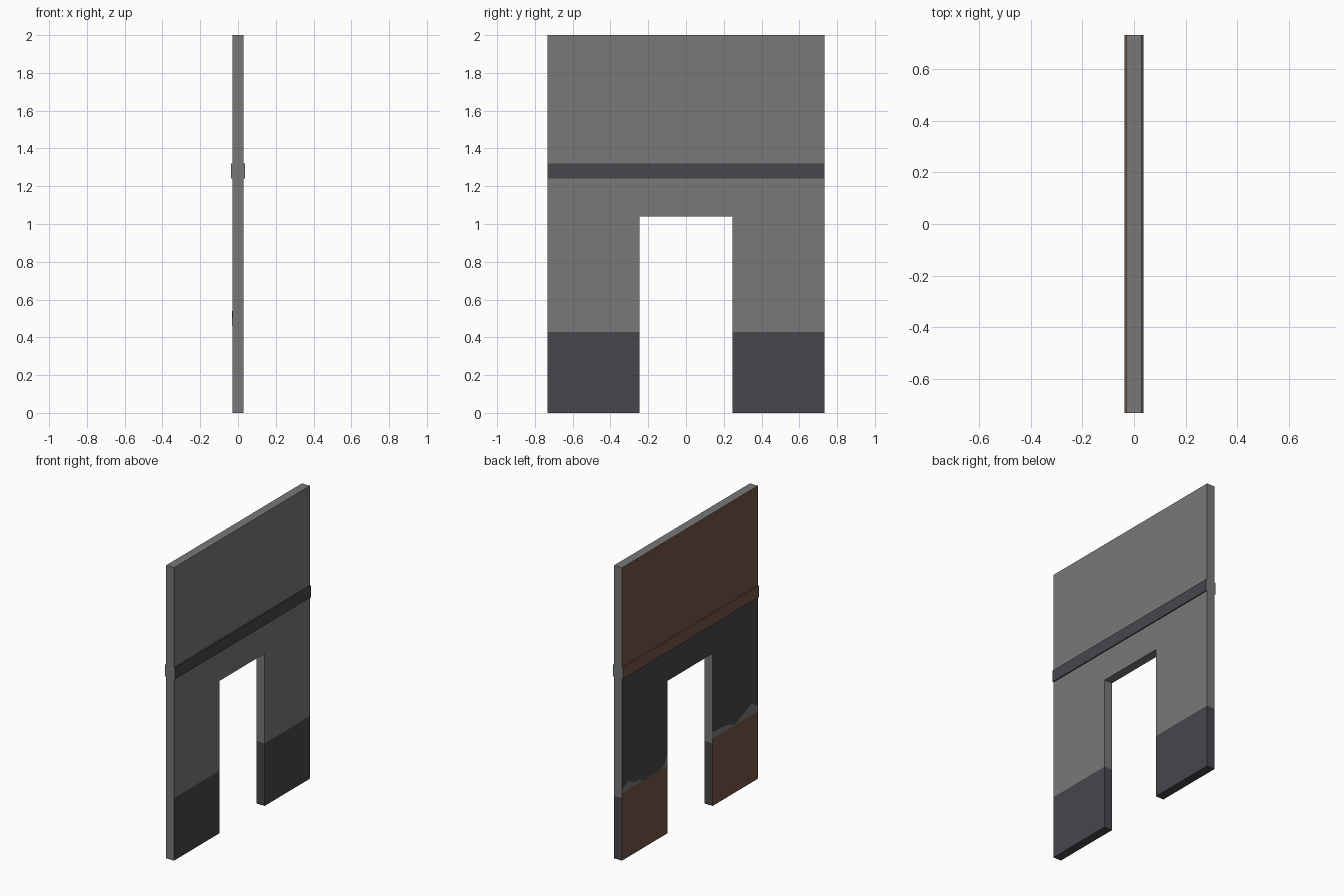
import bpy, bmesh

if "Cube" in bpy.data.objects:
    bpy.data.objects.remove(bpy.data.objects["Cube"])

W, T, H = 0.733, 0.03, 2.0      # half width, half thickness, height
DW, DH = 0.245, 1.04            # door half width and height
PLINTH, BROWN_TOP, BAND_LO, BAND_HI = 0.427, 0.46, 1.24, 1.32


def mat(name, rgb):
    m = bpy.data.materials.new(name)
    m.diffuse_color = (*rgb, 1)
    m.use_nodes = True
    m.node_tree.nodes["Principled BSDF"].inputs["Base Color"].default_value = m.diffuse_color
    return m


MATS = [mat("grey_plaster", (0.188, 0.188, 0.188)),
        mat("charcoal_paint", (0.063, 0.061, 0.072)),
        mat("brown_paint", (0.175, 0.091, 0.061))]
GREY, DARK, BROWN = range(3)


def slab(name, outline, x0, x1, rule, cuts=()):
    """Extrude a (y, z) outline from x0 to x1, cut at heights, colour by rule."""
    bm = bmesh.new()
    base = bm.faces.new([bm.verts.new((x0, y, z)) for y, z in outline])
    ext = bmesh.ops.extrude_face_region(bm, geom=[base])
    verts = [v for v in ext["geom"] if isinstance(v, bmesh.types.BMVert)]
    bmesh.ops.translate(bm, verts=verts, vec=(x1 - x0, 0, 0))
    for z in cuts:
        bmesh.ops.bisect_plane(bm, geom=bm.verts[:] + bm.edges[:] + bm.faces[:],
                               plane_co=(0, 0, z), plane_no=(0, 0, 1))
    bmesh.ops.recalc_face_normals(bm, faces=bm.faces[:])
    for f in bm.faces:
        f.normal_update()
        f.material_index = rule(f.normal, f.calc_center_median())
    me = bpy.data.meshes.new(name)
    bm.to_mesh(me)
    bm.free()
    for m in MATS:
        me.materials.append(m)
    ob = bpy.data.objects.new(name, me)
    bpy.context.collection.objects.link(ob)
    return ob


# Wall with doorway: inner side brown / charcoal / brown, others grey with plinth
def wall_rule(n, c):
    if n.x < -0.5:
        return DARK if BROWN_TOP < c.z < BAND_LO else BROWN
    if n.y < -0.5 and c.y < -W + 0.01:
        return GREY
    return DARK if c.z < PLINTH else GREY


slab("doorway_wall",
     [(-W, 0), (-DW, 0), (-DW, DH), (DW, DH), (DW, 0), (W, 0), (W, H), (-W, H)],
     -T, T, wall_rule, (PLINTH, BROWN_TOP, DH, BAND_LO))

# Raised rail on both sides
rail = [(-W, BAND_LO), (W, BAND_LO), (W, BAND_HI), (-W, BAND_HI)]
for name, s, colour in (("outer_rail", 1, DARK), ("inner_rail", -1, BROWN)):
    slab(name, rail, s * T, s * (T + 0.007),
         lambda n, c, k=colour: GREY if abs(n.y) > 0.5 else k)

# Chipped plaster above the brown panels on the inner side
chips = {
    "chipped_plaster_far": [(0.733, 0.49), (0.67, 0.52), (0.60, 0.485), (0.55, 0.485), (0.52, 0.46)],
    "chipped_plaster_door": [(0.34, 0.46), (0.29, 0.475), (0.265, 0.52), (0.245, 0.535)],
    "chipped_plaster_near": [(-0.245, 0.51), (-0.32, 0.505), (-0.41, 0.495), (-0.47, 0.465),
                             (-0.54, 0.49), (-0.62, 0.525), (-0.66, 0.54), (-0.733, 0.50)],
}
for name, top in chips.items():
    outline = list(top)
    for y, z in (top[-1], top[0]):
        if z > BROWN_TOP:
            outline.append((y, BROWN_TOP))
    slab(name, outline, -T, -T - 0.001, lambda n, c: GREY)
